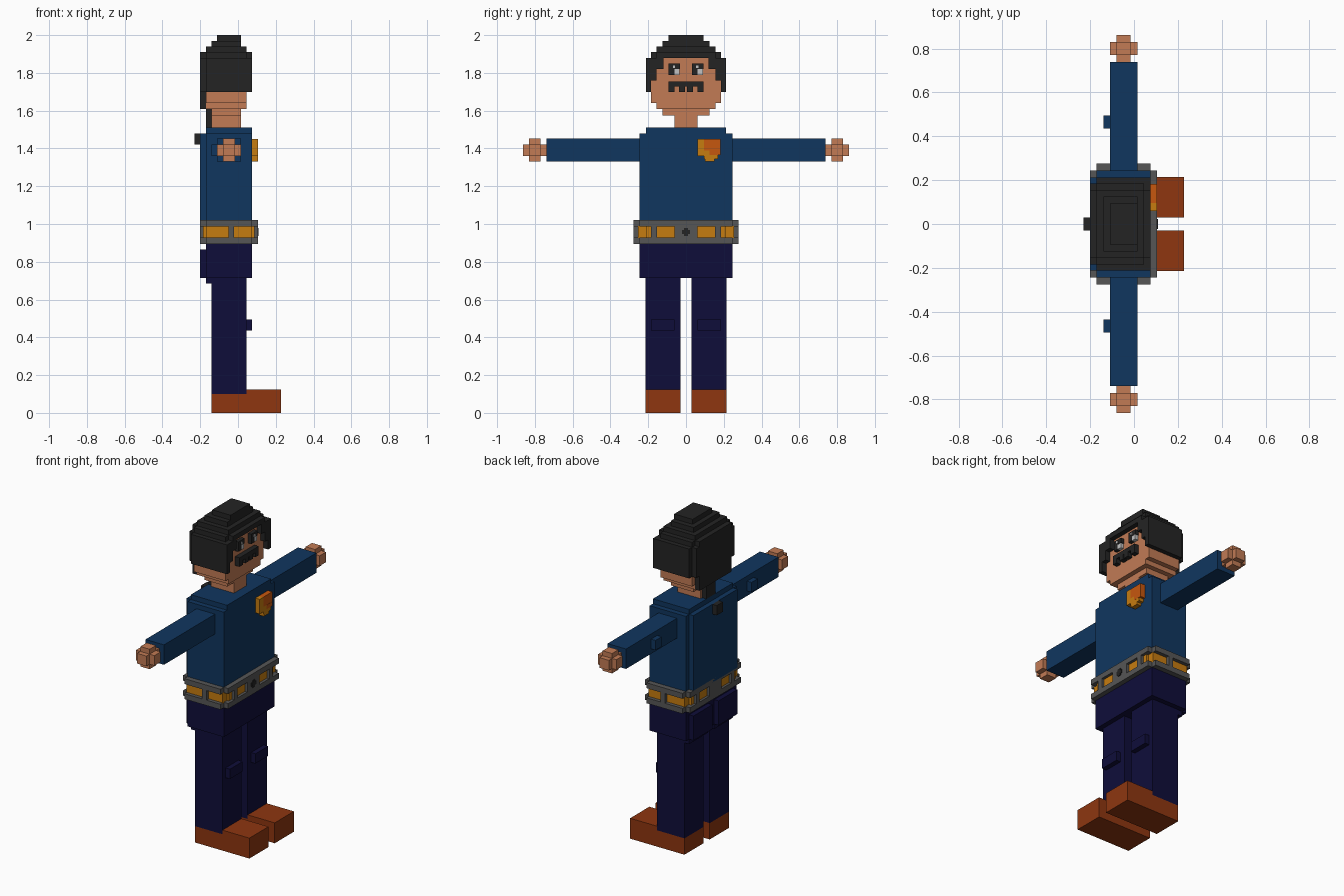
import bpy, bmesh

if "Cube" in bpy.data.objects:
    bpy.data.objects.remove(bpy.data.objects["Cube"])


def material(name, hexcode):
    rgb = []
    for i in (0, 2, 4):
        c = int(hexcode[i:i + 2], 16) / 255
        rgb.append(c / 12.92 if c <= 0.04045 else ((c + 0.055) / 1.055) ** 2.4)
    m = bpy.data.materials.new(name)
    m.use_nodes = True
    m.diffuse_color = (*rgb, 1)
    bsdf = m.node_tree.nodes["Principled BSDF"]
    bsdf.inputs["Base Color"].default_value = (*rgb, 1)
    bsdf.inputs["Roughness"].default_value = 0.9
    return m


SHIRT = material("shirt blue", "10365F")
NAVY = material("trouser navy", "0F0D3A")
SKIN = material("skin", "C27B55")
HAIR = material("hair black", "242424")
GREY = material("belt grey", "565656")
SHOE = material("shoe brown", "8E3610")
AMBER = material("amber", "C67C10")
ORANGE = material("badge orange", "C6570F")
WHITE = material("eye white", "C4C4C4")


def boxes(name, mat, parts):
    """One object made of boxes given as (x0, x1, y0, y1, z0, z1)."""
    bm = bmesh.new()
    for x0, x1, y0, y1, z0, z1 in parts:
        lo, hi = (min(x0, x1), min(y0, y1), z0), (max(x0, x1), max(y0, y1), z1)
        verts = bmesh.ops.create_cube(bm, size=1)["verts"]
        for v in verts:
            v.co = [hi[i] if v.co[i] > 0 else lo[i] for i in range(3)]
    me = bpy.data.meshes.new(name)
    bm.to_mesh(me)
    bm.free()
    me.materials.append(mat)
    ob = bpy.data.objects.new(name, me)
    bpy.context.collection.objects.link(ob)
    return ob


def mirrored(name, mat, parts):
    """Same boxes on the +y and -y side."""
    for side, s in (("left", 1), ("right", -1)):
        boxes(side + "_" + name, mat,
              [(a, b, s * c, s * d, e, f) for a, b, c, d, e, f in parts])


# Shirt with raised shoulders and back panel
boxes("shirt", SHIRT, [(-.17, .075, -.245, .245, 1.0, 1.48),
                       (-.17, .075, -.213, .213, 1.48, 1.51),
                       (-.20, -.17, -.213, .213, 1.0, 1.48)])

# Arms, elbow patches and blocky hands
mirrored("sleeve", SHIRT, [(-.11, .015, .245, .738, 1.33, 1.452),
                           (-.14, -.11, .435, .495, 1.36, 1.42)])
mirrored("hand", SKIN, [(-.08, -.017, .738, .862, 1.36, 1.422),
                        (-.11, .015, .77, .831, 1.36, 1.422),
                        (-.08, -.017, .77, .831, 1.33, 1.452)])

# Belt: amber pouches inside grey rails and posts
boxes("belt_pouches", AMBER, [(-.185, .088, -.213, .213, .925, .99),
                              (-.17, .075, -.255, .255, .925, .99)])
rails = []
for z0, z1 in ((.895, .928), (.987, 1.02)):
    rails += [(-.20, .105, -.245, .245, z0, z1), (-.17, .075, -.277, .277, z0, z1)]
boxes("belt_rails", GREY, rails)
posts = []
for x0, x1 in ((-.20, -.165), (.07, .105)):
    posts += [(x0, x1, -.06, .06, .925, .99)]
    for s in (1, -1):
        posts += [(x0, x1, s * .153, s * .185, .925, .99)]
for s in (1, -1):
    posts += [(-.05, -.02, s * .24, s * .277, .925, .99)]
boxes("belt_posts", GREY, posts)
boxes("belt_buckle", HAIR, [(.105, .109, -.022, .022, .947, .969),
                            (.105, .109, -.011, .011, .936, .98)])

# Hips, legs and knee pads
boxes("hips", NAVY, [(-.17, .075, -.245, .245, .715, .895)])
mirrored("seat", NAVY, [(-.20, -.17, .03, .213, .715, .865),
                        (-.17, -.14, .03, .213, .685, .715)])
mirrored("leg", NAVY, [(-.14, .045, .03, .215, .10, .715),
                       (.045, .075, .062, .185, .435, .495)])
mirrored("shoe", SHOE, [(-.14, .045, .03, .215, 0, .10),
                        (.045, .228, .03, .215, 0, .125)])

# Neck and face
boxes("neck", SKIN, [(-.14, .015, -.06, .06, 1.50, 1.59)])
boxes("head", SKIN, [(-.14, .015, -.125, .125, 1.575, 1.61),
                     (-.17, .045, -.155, .155, 1.61, 1.64),
                     (-.17, .045, -.185, .185, 1.64, 1.83),
                     (-.17, .045, -.155, .155, 1.83, 1.89)])

# Hair: stepped crown, side pieces, fringe and back
hair = [(-.11, .015, -.093, .093, 1.97, 2.0),
        (-.14, .015, -.125, .125, 1.94, 1.97),
        (-.17, .045, -.155, .155, 1.91, 1.94),
        (-.17, .045, -.185, .185, 1.88, 1.91),
        (-.20, .075, -.155, .155, 1.88, 1.91),
        (-.20, -.17, -.185, .185, 1.70, 1.88),
        (-.20, -.17, -.155, .155, 1.61, 1.70)]
for s in (1, -1):
    hair += [(-.17, .075, s * .185, s * .213, 1.70, 1.88),
             (.04, .075, s * .155, s * .19, 1.76, 1.88),
             (.04, .075, s * .12, s * .16, 1.82, 1.88)]
boxes("hair", HAIR, hair)
boxes("hair_tail", HAIR, [(-.17, -.14, -.045, .045, 1.51, 1.64),
                          (-.23, -.20, -.03, .03, 1.42, 1.48)])

# Moustache with ragged lower edge
boxes("moustache", HAIR, [(.045, .075, -.093, .093, 1.727, 1.755)]
      + [(.045, .075, y - .016, y + .016, 1.70, 1.727) for y in (-.077, -.02, .02, .077)])

# Eyes: dark block with a pale corner
for side, y in (("right", -.062), ("left", .062)):
    boxes(side + "_eye", HAIR, [(.045, .068, y - .03, y + .03, 1.82, 1.85),
                                (.045, .068, y - .03, y, 1.79, 1.82)])
    boxes(side + "_eye_glint", WHITE, [(.045, .066, y, y + .027, 1.79, 1.82)])
    boxes(side + "_eye_spark", WHITE, [(.068, .072, y - .008, y + .004, 1.826, 1.84)])

# Two-tone badge on the chest
boxes("badge_rim", AMBER, [(.075, .105, .06, .095, 1.36, 1.45),
                           (.075, .105, .095, .17, 1.345, 1.39),
                           (.075, .105, .10, .15, 1.33, 1.345)])
boxes("badge_face", ORANGE, [(.075, .105, .095, .183, 1.39, 1.45),
                             (.075, .106, .125, .183, 1.365, 1.39)])
